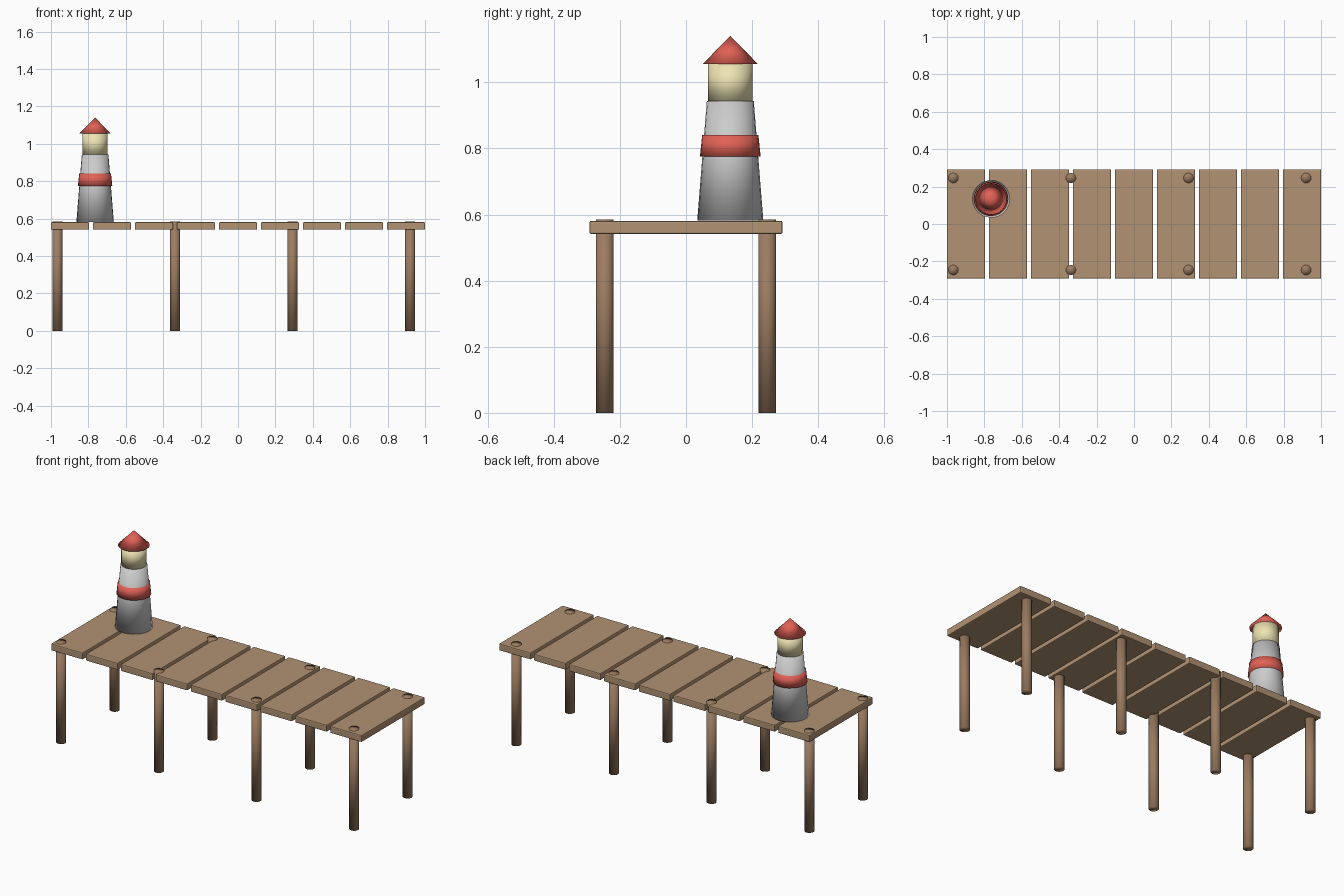
import bpy

if "Cube" in bpy.data.objects:
    bpy.data.objects.remove(bpy.data.objects["Cube"])


def material(name, rgb):
    m = bpy.data.materials.new(name)
    m.diffuse_color = (*rgb, 1)
    m.use_nodes = True
    m.node_tree.nodes["Principled BSDF"].inputs["Base Color"].default_value = m.diffuse_color
    return m


PLANK = material("plank_wood", (0.44, 0.29, 0.17))
POST = material("post_wood", (0.33, 0.20, 0.12))
RED = material("red_paint", (0.75, 0.12, 0.09))
LIGHT = material("lantern_glow", (0.85, 0.77, 0.45))


def tapered(name, x, y, z0, z1, r0, r1, sides, mat=None):
    """Soft-shaded round part running from z0 to z1."""
    bpy.ops.mesh.primitive_cone_add(vertices=sides, radius1=r0, radius2=r1,
                                    depth=z1 - z0, location=(x, y, (z0 + z1) / 2))
    ob = bpy.context.object
    ob.name = name
    bpy.ops.object.shade_smooth()
    if mat:
        ob.data.materials.append(mat)
    return ob


# Deck: nine bevelled planks laid side by side
COUNT, WIDTH, PITCH = 9, 0.204, 0.2245
for i in range(COUNT):
    x = (i - (COUNT - 1) / 2) * PITCH
    bpy.ops.mesh.primitive_cube_add(size=1, location=(x, 0, 0.561))
    plank = bpy.context.object
    plank.name = f"deck_plank_{i + 1}"
    plank.scale = (WIDTH, 0.584, 0.04)
    bpy.ops.object.transform_apply(location=False, rotation=False, scale=True)
    bevel = plank.modifiers.new("soft_edges", "BEVEL")
    bevel.width = 0.005
    bevel.segments = 2
    plank.data.materials.append(PLANK)

# Posts: four pairs, tops just proud of the deck
for i in range(4):
    for side, y in (("front", -0.246), ("back", 0.246)):
        tapered(f"{side}_post_{i + 1}", -0.966 + 0.6287 * i, y,
                0, 0.585, 0.027, 0.027, 16, POST)

# Lighthouse: tower, painted band, lantern room and pointed roof
LX, LY = -0.764, 0.134
tapered("lighthouse_tower", LX, LY, 0.582, 0.944, 0.1, 0.071, 24)
tapered("lighthouse_band", LX, LY, 0.775, 0.841, 0.092, 0.085, 24, RED)
tapered("lantern_room", LX, LY, 0.944, 1.055, 0.067, 0.067, 24, LIGHT)
tapered("lighthouse_roof", LX, LY, 1.055, 1.141, 0.084, 0, 24, RED)
